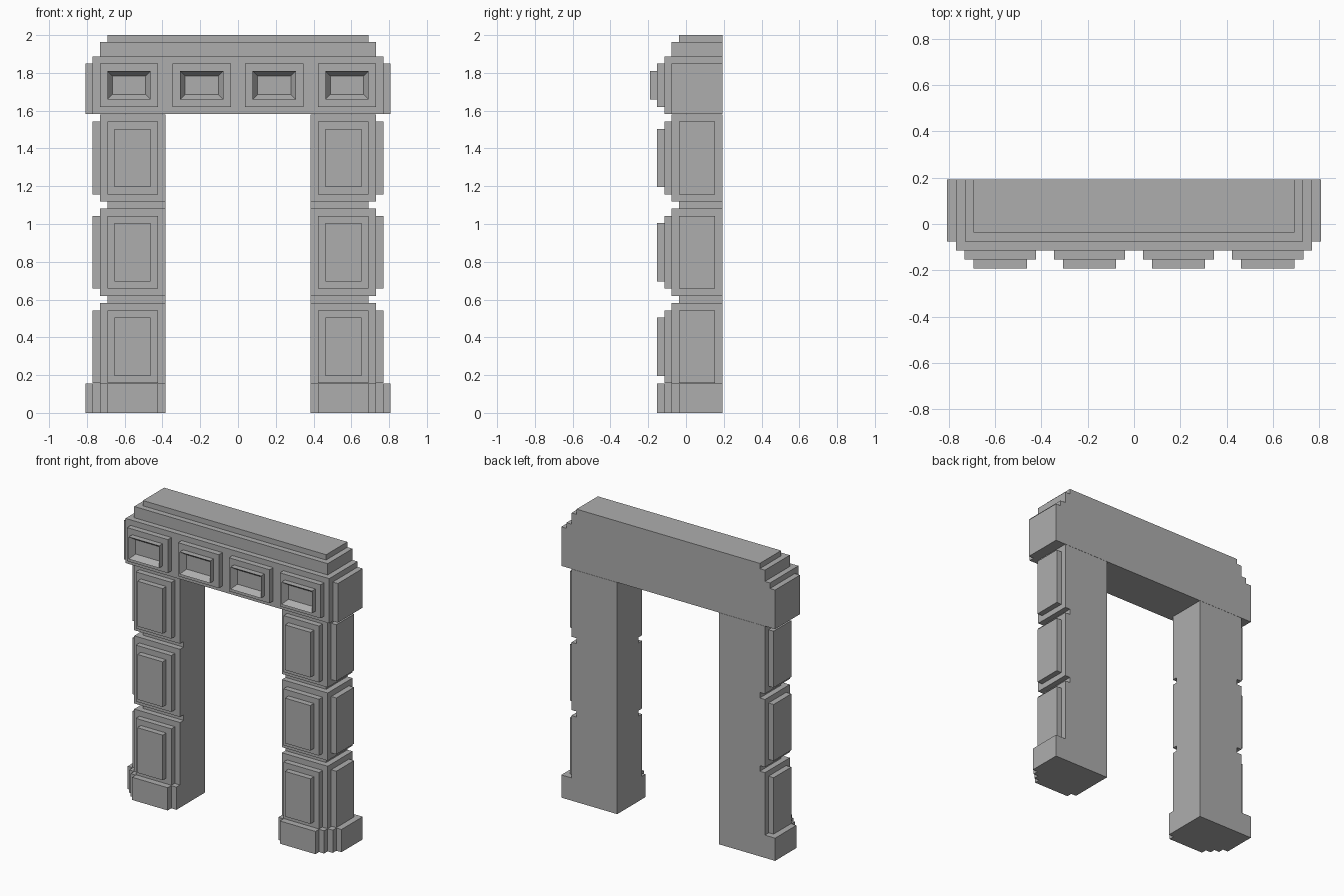
import bpy, bmesh

default = bpy.data.objects.get("Cube")
if default:
    bpy.data.objects.remove(default)

stone = bpy.data.materials.new("grey stone")
stone.use_nodes = True
GREY = (0.42, 0.42, 0.42, 1)
stone.diffuse_color = GREY
stone.node_tree.nodes["Principled BSDF"].inputs["Base Color"].default_value = GREY

STEP = 0.0385                                # depth of every relief step
BACK = 0.192
FRONT = [-0.0375 - STEP * i for i in range(5)]   # front planes, core outwards
SIDE = [0.692 + STEP * i for i in range(4)]      # outer planes, core outwards
INNER = 0.385                                # face of the opening
SPRING = 1.582                               # underside of the lintel


def finish(name, bm):
    bmesh.ops.recalc_face_normals(bm, faces=bm.faces)
    mesh = bpy.data.meshes.new(name)
    bm.to_mesh(mesh)
    bm.free()
    mesh.materials.append(stone)
    obj = bpy.data.objects.new(name, mesh)
    bpy.context.collection.objects.link(obj)
    return obj


def prism(name, plan, z0, z1, recess=0):
    """Extrude a plan outline upwards; optionally sink a framed front recess."""
    bm = bmesh.new()
    face = bm.faces.new([bm.verts.new((x, y, z0)) for x, y in plan])
    top = bmesh.ops.extrude_face_region(bm, geom=[face])["geom"]
    for v in top:
        if isinstance(v, bmesh.types.BMVert):
            v.co.z = z1
    bmesh.ops.recalc_face_normals(bm, faces=bm.faces)
    if recess:
        front = min(bm.faces, key=lambda f: f.calc_center_median().y)
        bmesh.ops.inset_region(bm, faces=[front], thickness=recess)
        for v in front.verts:
            v.co.y += recess
    return finish(name, bm)


def box(name, x0, x1, y0, y1, z0, z1, recess=0):
    return prism(name, [(x0, y0), (x1, y0), (x1, y1), (x0, y1)], z0, z1, recess)


def pair(side, s, name, x0, x1, *rest, **kw):
    """Box on one side of the arch, mirrored by the sign s."""
    return box(f"{side}_{name}", s * x0, s * x1, *rest, **kw)


for side, s in (("left", 1), ("right", -1)):
    # Base with a stepped corner
    plan = [(INNER, BACK), (INNER, FRONT[2]), (INNER + STEP, FRONT[2]),
            (INNER + STEP, FRONT[3]), (SIDE[0], FRONT[3])]
    for i in range(3):
        plan += [(SIDE[i], FRONT[2 - i]), (SIDE[i + 1], FRONT[2 - i])]
    plan.append((SIDE[3], BACK))
    prism(f"{side}_base", [(s * x, y) for x, y in plan], 0, 0.155)

    # Three pier blocks with raised front and side panels
    for n in range(3):
        top = 0.581 + 0.5 * n
        low = max(0.155, top - 0.462)
        pair(side, s, f"block_{n + 1}", INNER, SIDE[1], FRONT[1], BACK, low, top)
        panel_low = max(0.155, top - 0.462 + STEP)
        pair(side, s, f"front_panel_{n + 1}", INNER + STEP, SIDE[0],
             FRONT[2], FRONT[1], panel_low, top - STEP)
        pair(side, s, f"front_raised_panel_{n + 1}", INNER + 2 * STEP, SIDE[0] - STEP,
             FRONT[3], FRONT[2], top - 0.385, top - 2 * STEP)
        pair(side, s, f"side_panel_{n + 1}", SIDE[1], SIDE[2],
             FRONT[0], BACK - STEP, panel_low, top - STEP)
        # Recessed joint above the block
        if n < 2:
            pair(side, s, f"joint_{n + 1}", INNER, SIDE[0], FRONT[0], BACK, top, top + STEP)

    # Lintel end plate
    pair(side, s, "lintel_end", SIDE[2], SIDE[3], FRONT[1], BACK, SPRING, 1.849)

    # Lintel medallions: plate and hollow frame
    for n, x in enumerate((0.192, 0.577)):
        pair(side, s, f"medallion_plate_{n + 1}", x - 0.154, x + 0.154,
             FRONT[3], FRONT[2], SPRING + STEP, 1.849)
        pair(side, s, f"medallion_frame_{n + 1}", x - 0.115, x + 0.115,
             FRONT[4], FRONT[3], SPRING + 2 * STEP, 1.849 - STEP, recess=STEP - 0.0005)

# Lintel and stepped cornice
box("lintel", -SIDE[2], SIDE[2], FRONT[2], BACK, SPRING, 1.887)
box("lower_cornice", -SIDE[1], SIDE[1], FRONT[1], BACK, 1.887, 1.964)
box("upper_cornice", -SIDE[0], SIDE[0], FRONT[0], BACK, 1.964, 2)
